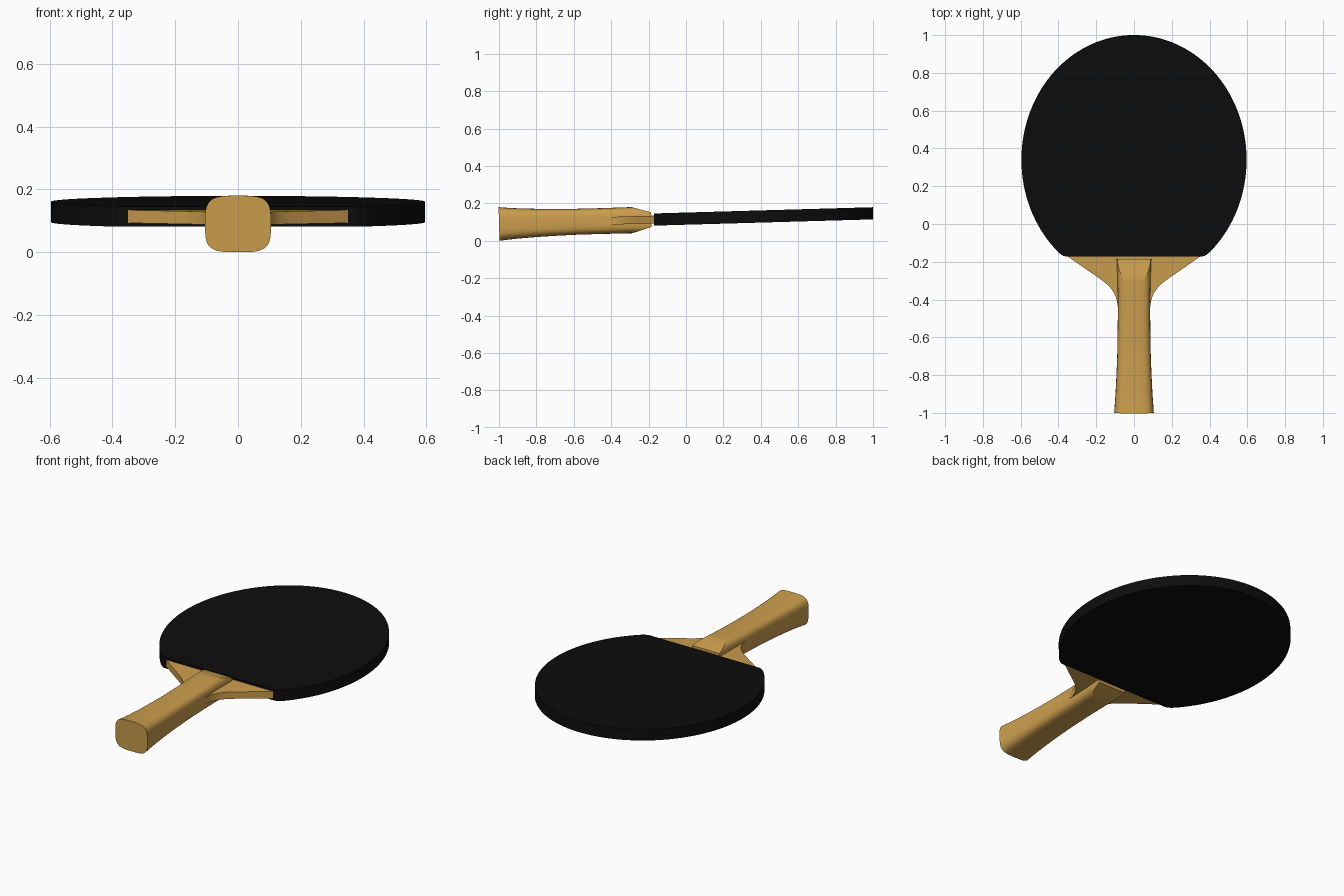
import bpy, bmesh, math
from mathutils import Vector

if "Cube" in bpy.data.objects:
    bpy.data.objects.remove(bpy.data.objects["Cube"])

TILT = math.atan(0.0285)   # the bat rests slightly raised at the blade end
LIFT = 0.1187


def material(name, rgb):
    m = bpy.data.materials.new(name)
    m.diffuse_color = (*rgb, 1)
    m.use_nodes = True
    m.node_tree.nodes["Principled BSDF"].inputs["Base Color"].default_value = m.diffuse_color
    return m


BLACK = material("black_rubber", (0.004, 0.004, 0.004))
WOOD = material("wood", (0.60, 0.34, 0.075))


def finish(bm, name, mat):
    bmesh.ops.recalc_face_normals(bm, faces=bm.faces)
    mesh = bpy.data.meshes.new(name)
    bm.to_mesh(mesh)
    bm.free()
    ob = bpy.data.objects.new(name, mesh)
    bpy.context.collection.objects.link(ob)
    mesh.materials.append(mat)
    ob.location.z = LIFT
    ob.rotation_euler.x = TILT
    bpy.ops.object.select_all(action='DESELECT')
    ob.select_set(True)
    bpy.context.view_layer.objects.active = ob
    bpy.ops.object.shade_smooth_by_angle(angle=math.radians(25))
    return ob


def slab(name, half, thick, mat):
    """Extrude a flat outline given by its right half, mirrored in x."""
    pts = half + [(-x, y) for x, y in reversed(half) if x > 1e-6]
    bm = bmesh.new()
    face = bm.faces.new([bm.verts.new((x, y, -thick / 2)) for x, y in pts])
    ext = bmesh.ops.extrude_face_region(bm, geom=[face])
    verts = [v for v in ext["geom"] if isinstance(v, bmesh.types.BMVert)]
    bmesh.ops.translate(bm, verts=verts, vec=(0, 0, thick))
    return finish(bm, name, mat)


# Rubber-covered blade: ellipse with a straight lower edge and eased corners
a0, N = math.radians(-48.5), 64
blade = []
for i in range(N + 1):
    t = math.pi / 2 + (a0 - math.pi / 2) * i / N
    blade.append((0.596 * max(math.cos(t), 0) if i else 0, 0.34 + 0.66 * math.sin(t)))
blade += [(0.383, -0.162), (0.372, -0.169), (0.358, -0.171)]
slab("rubber_blade", blade, 0.065, BLACK)

# Wooden neck flaring from the handle to the blade
neck = [(0.355, -0.15), (0.35, -0.172), (0.27, -0.228), (0.2, -0.276), (0.165, -0.301),
        (0.14, -0.322), (0.12, -0.343), (0.105, -0.366), (0.095, -0.39),
        (0.088, -0.42), (0.083, -0.46), (0.06, -0.47)]
slab("wooden_neck", neck, 0.041, WOOD)

# Handle: rounded-square sections lofted along y (y, half width, half height)
sections = [(-1, .105, .09), (-.95, .1015, .085), (-.9, .098, .081), (-.8, .093, .0755),
            (-.7, .089, .072), (-.6, .087, .0695), (-.45, .0855, .069),
            (-.3, .087, .070), (-.185, .092, .070)]
M = 48


def rounded(v):
    return math.copysign(abs(v) ** (2 / 3.8), v)


bm = bmesh.new()
rings = []
for y, w, h in sections:
    angles = [2 * math.pi * (k + 0.5) / M for k in range(M)]
    rings.append([bm.verts.new((w * rounded(math.cos(t)), y, h * rounded(math.sin(t))))
                  for t in angles])
for r, s in zip(rings, rings[1:]):
    for k in range(M):
        bm.faces.new((r[k], r[(k + 1) % M], s[(k + 1) % M], s[k]))
bm.faces.new(rings[0])
bm.faces.new(rings[-1])

# Sloping cuts on both faces where the handle meets the blade
for side in (1, -1):
    cut = bmesh.ops.bisect_plane(
        bm, geom=bm.verts[:] + bm.edges[:] + bm.faces[:],
        plane_co=Vector((0, -0.29, 0.07 * side)),
        plane_no=Vector((0, 0.031, 0.105 * side)).normalized(), clear_outer=True)
    edges = [e for e in cut["geom_cut"] if isinstance(e, bmesh.types.BMEdge)]
    bmesh.ops.contextual_create(bm, geom=edges)
finish(bm, "handle", WOOD)
